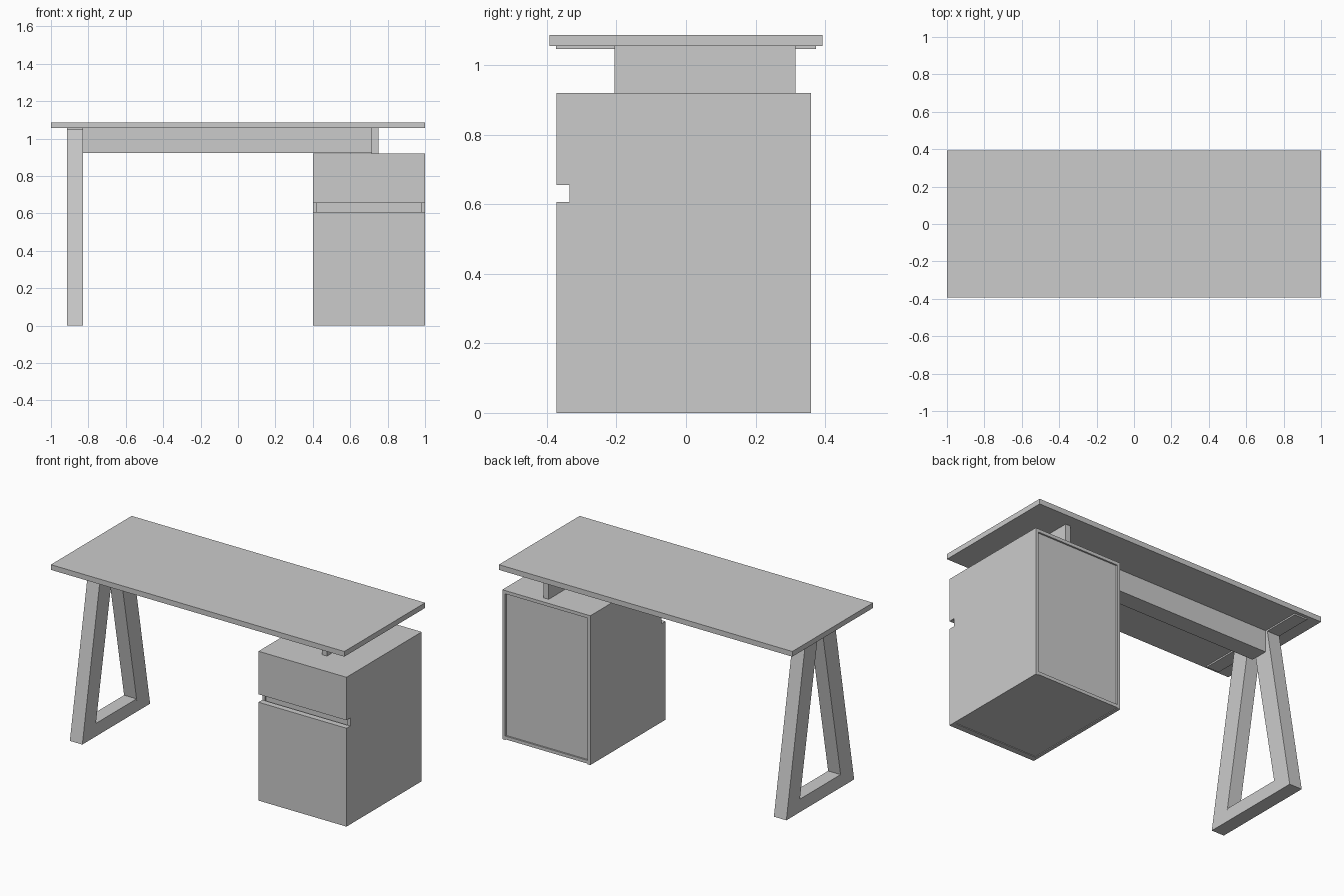
import bpy
import bmesh
import math
from mathutils import Matrix

if "Cube" in bpy.data.objects:
    bpy.data.objects.remove(bpy.data.objects["Cube"])

mat = bpy.data.materials.new("plain_grey")
mat.diffuse_color = (0.6, 0.6, 0.6, 1)
mat.use_nodes = True
mat.node_tree.nodes["Principled BSDF"].inputs["Base Color"].default_value = mat.diffuse_color


def finish(name, bm):
    bmesh.ops.recalc_face_normals(bm, faces=bm.faces)
    me = bpy.data.meshes.new(name)
    bm.to_mesh(me)
    bm.free()
    me.materials.append(mat)
    ob = bpy.data.objects.new(name, me)
    bpy.context.collection.objects.link(ob)
    return ob


def box(name, x, y, z):
    """Box from (min, max) pairs."""
    bm = bmesh.new()
    bmesh.ops.create_cube(bm, size=1)
    for v in bm.verts:
        for i, (a, b) in enumerate((x, y, z)):
            v.co[i] = b if v.co[i] > 0 else a
    return finish(name, bm)


def prism(name, x, profile):
    """Extrude a (y, z) profile along x."""
    bm = bmesh.new()
    f = bm.faces.new([bm.verts.new((x[0], y, z)) for y, z in profile])
    r = bmesh.ops.extrude_face_region(bm, geom=[f])
    for v in r["geom"]:
        if isinstance(v, bmesh.types.BMVert):
            v.co.x = x[1]
    return finish(name, bm)


# Tabletop
box("tabletop", (-1, 1), (-0.393, 0.393), (1.055, 1.087))

# A-frame leg: mounting plate, two sloping legs, foot bar
LX = (-0.915, -0.83)
box("leg_mounting_plate", LX, (-0.373, 0.373), (1.046, 1.055))
for name, s in (("front_leg", -1), ("back_leg", 1)):
    prism(name, LX, [(s * 0.33, 0), (s * 0.14, 1.046), (s * 0.018, 1.046), (s * 0.213, 0)])
prism("foot_bar", LX, [(-0.213, 0), (0.213, 0), (0.198, 0.08), (-0.198, 0.08)])

# Support beam and cross plate on top of the cabinet
box("support_beam", (-0.83, 0.715), (0.015, 0.125), (0.922, 1.055))
box("cross_plate", (0.715, 0.75), (-0.205, 0.315), (0.92, 1.055))
for i, z in enumerate((0.957, 1.02)):
    bm = bmesh.new()
    bmesh.ops.create_cone(bm, cap_ends=True, segments=20, radius1=0.014, radius2=0.014, depth=0.008,
                          matrix=Matrix.Translation((0.68, 0.013, z)) @ Matrix.Rotation(math.pi / 2, 4, "X"))
    finish(f"beam_screw_{i + 1}", bm)

# Cabinet carcass
CY = (-0.335, 0.36)
box("cabinet_top", (0.4, 1), CY, (0.9, 0.92))
for name, x in (("cabinet_left_side", (0.4, 0.42)), ("cabinet_right_side", (0.98, 1))):
    box(name, x, CY, (0, 0.9))
box("cabinet_bottom", (0.42, 0.98), CY, (0.004, 0.024))
box("cabinet_back", (0.42, 0.98), (0.335, 0.35), (0.024, 0.9))
box("cabinet_rail", (0.42, 0.98), (-0.325, -0.305), (0.55, 0.71))

# Cabinet fronts
box("drawer_front", (0.4, 1), (-0.372, -0.335), (0.655, 0.92))
box("door_front", (0.4, 1), (-0.372, -0.335), (0, 0.606))
